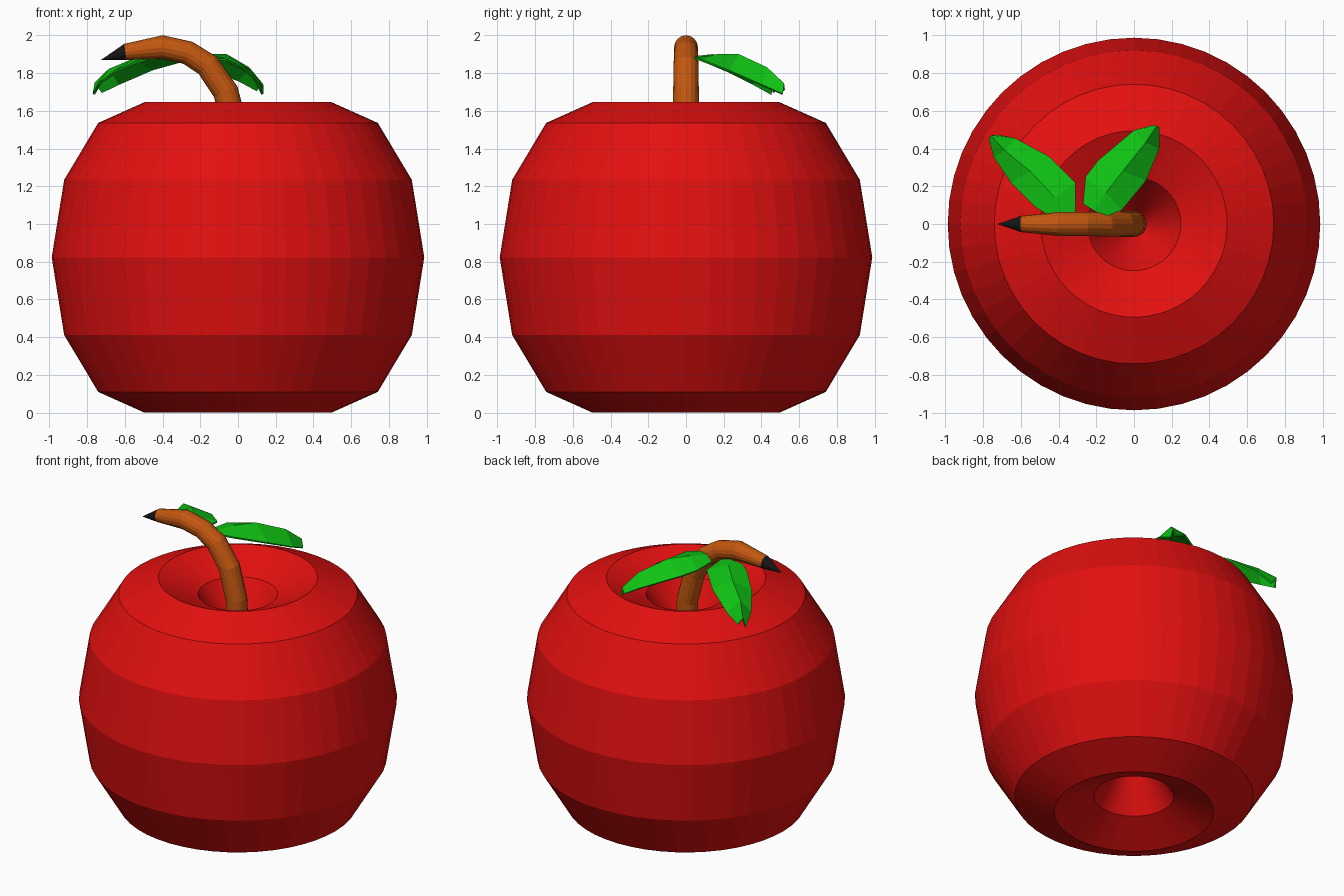
import bpy, bmesh, math
from mathutils import Vector

if "Cube" in bpy.data.objects:
    bpy.data.objects.remove(bpy.data.objects["Cube"])


def material(name, rgb):
    m = bpy.data.materials.new(name)
    m.diffuse_color = (*rgb, 1)
    m.use_nodes = True
    m.node_tree.nodes["Principled BSDF"].inputs["Base Color"].default_value = m.diffuse_color
    return m


RED = material("apple red", (0.77, 0.005, 0.005))
BROWN = material("bark brown", (0.54, 0.095, 0.005))
GREEN = material("leaf green", (0.005, 0.54, 0.007))
BLACK = material("tip black", (0.008, 0.008, 0.008))


def finish(name, bm, *mats):
    bmesh.ops.recalc_face_normals(bm, faces=bm.faces)
    me = bpy.data.meshes.new(name)
    bm.to_mesh(me)
    bm.free()
    for m in mats:
        me.materials.append(m)
    ob = bpy.data.objects.new(name, me)
    bpy.context.collection.objects.link(ob)
    return ob


# Apple body: a stretched, flat-shaded torus whose hole closes at the centre
bpy.ops.mesh.primitive_torus_add(major_segments=48, minor_segments=12,
                                 major_radius=0.494, minor_radius=0.493,
                                 location=(0, 0, 0.823))
apple = bpy.context.object
apple.name = "apple_body"
apple.scale.z = 0.823 / 0.493
apple.data.materials.append(RED)

# Stem: rings swept along a bent path (x, z, radius), closing in a black point
PATH = [(0, 0.95, 0.066), (0, 1.3, 0.068), (-0.012, 1.5, 0.068),
        (-0.065, 1.7, 0.068), (-0.16, 1.84, 0.066), (-0.265, 1.907, 0.063),
        (-0.4, 1.937, 0.063), (-0.597, 1.912, 0.043)]
SIDES = 16
bm = bmesh.new()
rings = []
for i, (x, z, r) in enumerate(PATH):
    a, b = PATH[max(i - 1, 0)], PATH[min(i + 1, len(PATH) - 1)]
    along = Vector((b[0] - a[0], 0, b[1] - a[1])).normalized()
    side = Vector((0, 1, 0))
    up = along.cross(side)
    rings.append([bm.verts.new(Vector((x, 0, z)) + r * (
        math.cos(t) * side + math.sin(t) * up))
        for t in (2 * math.pi * k / SIDES for k in range(SIDES))])
for p, q in zip(rings, rings[1:]):
    for k in range(SIDES):
        n = (k + 1) % SIDES
        bm.faces.new((p[k], p[n], q[n], q[k]))
bm.faces.new(rings[0])
tip = bm.verts.new((-0.725, 0, 1.87))
for k in range(SIDES):
    f = bm.faces.new((rings[-1][k], rings[-1][(k + 1) % SIDES], tip))
    f.material_index = 1
finish("stem", bm, BROWN, BLACK)


# Leaves: rows of edge, midrib, edge points, thickened a little
def leaf(name, rows):
    bm = bmesh.new()
    grid = [[bm.verts.new(p) for p in row] for row in rows]
    for p, q in zip(grid, grid[1:]):
        for k in range(2):
            bm.faces.new((p[k], p[k + 1], q[k + 1], q[k]))
    ob = finish(name, bm, GREEN)
    if ob.data.polygons[0].normal.z < 0:
        ob.data.flip_normals()
    mod = ob.modifiers.new("thickness", 'SOLIDIFY')
    mod.thickness = 0.012
    mod.offset = -1


leaf("right_leaf", [
    [(-0.27, 0.107, 1.87), (-0.21, 0.07, 1.885), (-0.155, 0.037, 1.885)],
    [(-0.257, 0.25, 1.86), (-0.15, 0.165, 1.9), (-0.064, 0.075, 1.875)],
    [(-0.19, 0.337, 1.835), (-0.06, 0.28, 1.9), (0.064, 0.23, 1.815)],
    [(0, 0.497, 1.765), (0.06, 0.43, 1.83), (0.134, 0.4, 1.74)],
    [(0.1, 0.524, 1.71), (0.12, 0.52, 1.745), (0.134, 0.513, 1.69)]])
leaf("left_leaf", [
    [(-0.31, 0.064, 1.88), (-0.37, 0.05, 1.89), (-0.46, 0.05, 1.885)],
    [(-0.31, 0.22, 1.865), (-0.42, 0.14, 1.9), (-0.524, 0.091, 1.87)],
    [(-0.45, 0.358, 1.825), (-0.55, 0.28, 1.878), (-0.652, 0.219, 1.815)],
    [(-0.63, 0.455, 1.745), (-0.685, 0.39, 1.822), (-0.743, 0.353, 1.745)],
    [(-0.72, 0.472, 1.7), (-0.76, 0.47, 1.75), (-0.77, 0.45, 1.69)]])
